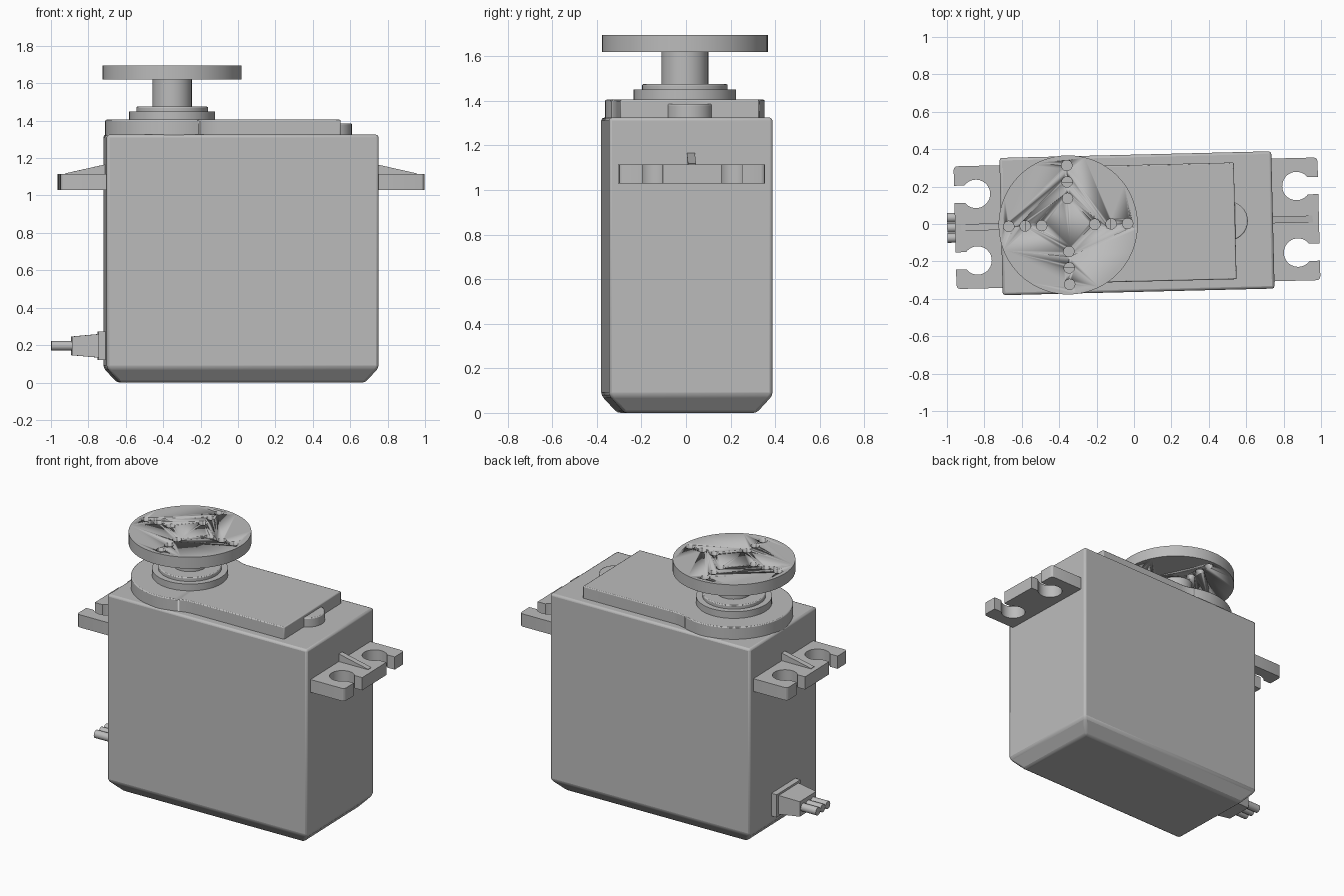
import bpy, bmesh
from math import sin, cos, pi, radians, sqrt, atan2
from mathutils import Matrix

cube = bpy.data.objects.get("Cube")
if cube:
    bpy.data.objects.remove(cube, do_unlink=True)

grey = bpy.data.materials.new("plain grey")
grey.use_nodes = True
grey.diffuse_color = (0.5, 0.5, 0.5, 1)
grey.node_tree.nodes["Principled BSDF"].inputs["Base Color"].default_value = (0.5, 0.5, 0.5, 1)

# The whole model sits slightly turned about z
PLACE = Matrix.Translation((0.016, 0.004, 0)) @ Matrix.Rotation(radians(1.4), 4, 'Z')
HORN_X = -0.368


def finish(name, bm, bevel=0):
    bmesh.ops.recalc_face_normals(bm, faces=bm.faces)
    mesh = bpy.data.meshes.new(name)
    bm.to_mesh(mesh)
    bm.free()
    mesh.materials.append(grey)
    ob = bpy.data.objects.new(name, mesh)
    bpy.context.collection.objects.link(ob)
    ob.matrix_world = PLACE
    if bevel:
        mod = ob.modifiers.new("soft edges", 'BEVEL')
        mod.width, mod.segments = bevel, 2
    bpy.ops.object.select_all(action='DESELECT')
    ob.select_set(True)
    bpy.context.view_layer.objects.active = ob
    bpy.ops.object.shade_smooth_by_angle(angle=radians(30))
    return ob


def loft(bm, rings):
    """Join rings of 3D points and cap both ends."""
    loops = [[bm.verts.new(p) for p in ring] for ring in rings]
    for a, b in zip(loops, loops[1:]):
        for i in range(len(a)):
            j = (i + 1) % len(a)
            bm.faces.new((a[i], a[j], b[j], b[i]))
    bm.faces.new(loops[0])
    bm.faces.new(loops[-1])
    return bm


def prism(outline, z0, z1):
    return loft(bmesh.new(), [[(x, y, z) for x, y in outline] for z in (z0, z1)])


def arc(cx, cy, r, a0, a1, n):
    return [(cx + r * cos(a0 + (a1 - a0) * i / n), cy + r * sin(a0 + (a1 - a0) * i / n))
            for i in range(n + 1)]


def circle(cx, cy, r, n=48):
    return arc(cx, cy, r, 0, 2 * pi, n)[:-1]


def box_ring(hx, hy, z):
    return [(-hx, -hy, z), (hx, -hy, z), (hx, hy, z), (-hx, hy, z)]


# Case with chamfered base
finish("case", loft(bmesh.new(), [box_ring(0.657, 0.297, 0), box_ring(0.727, 0.367, 0.078),
                                  box_ring(0.727, 0.367, 1.325)]), 0.014)

# Raised lid: round end blended into a rectangle
R, H, F = 0.358, 0.312, 0.25
dx = sqrt((R + F) ** 2 - (H + F) ** 2)
touch = atan2(H + F, dx)
upper = [(0.525, H)] + arc(HORN_X + dx, H + F, F, -pi / 2, touch - pi, 6)
upper += arc(HORN_X, 0, R, touch, pi, 24)
lower = [(x, -y) for x, y in reversed(upper[:-1])]
finish("lid", prism(upper + lower, 1.31, 1.405), 0.006)
finish("lid_end_knob", prism(circle(0.488, 0, 0.105, 32), 1.31, 1.386), 0.006)

# Output bearing, shaft and horn disc
finish("bearing_ring", prism(circle(HORN_X, 0, 0.23), 1.4, 1.45))
finish("bearing_cap", prism(circle(HORN_X, 0, 0.192), 1.44, 1.475), 0.006)
finish("output_shaft", prism(circle(HORN_X, 0, 0.105), 1.46, 1.63))
disc = finish("horn_disc", prism(circle(HORN_X, 0, 0.372, 72), 1.62, 1.696))

# Twelve screw holes through the disc
drills = bmesh.new()
for k in range(4):
    for d in (0.142, 0.23, 0.318):
        ring = circle(HORN_X + d * cos(k * pi / 2), d * sin(k * pi / 2), 0.028, 20)
        loft(drills, [[(x, y, z) for x, y in ring] for z in (1.55, 1.75)])
cutter = finish("hole_cutter", drills)
cutter.hide_render = True
cutter.hide_set(True)
cut = disc.modifiers.new("holes", 'BOOLEAN')
cut.object, cut.operation, cut.solver = cutter, 'DIFFERENCE', 'EXACT'

# Mounting ears with open screw slots, and their ribs
END, EAR, SLOT, HOLE = 0.973, 0.328, 0.046, 0.076
open_angle = atan2(SLOT, sqrt(HOLE ** 2 - SLOT ** 2))
for side, label in ((1, "left"), (-1, "right")):
    outline = [(0.7, -EAR), (END, -EAR)]
    for hy in (-0.178, 0.178):
        outline += [(END, hy - SLOT)]
        outline += arc(0.857, hy, HOLE, -open_angle, open_angle - 2 * pi, 28)
        outline += [(END, hy + SLOT)]
    outline += [(END, EAR), (0.7, EAR)]
    bm = prism([(side * x, y) for x, y in outline], 1.03, 1.115)
    corners = [e for e in bm.edges if all(abs(v.co.x) > 0.97 and abs(v.co.y) > 0.3 for v in e.verts)
               and abs(e.verts[0].co.z - e.verts[1].co.z) > 0.05]
    bmesh.ops.bevel(bm, geom=corners, offset=0.02, segments=3, affect='EDGES', profile=0.5)
    finish(label + "_mounting_ear", bm)
    wedge = [(0.7, 1.1), (0.94, 1.1), (0.94, 1.118), (0.7, 1.172)]
    finish(label + "_ear_rib", loft(bmesh.new(), [[(side * x, y, z) for x, z in wedge]
                                                  for y in (-0.018, 0.018)]))

# Cable exit: collar, tapered boot and three wires
CABLE_Z = 0.196


def side_ring(x, hy, hz):
    return [(x, y * hy, CABLE_Z + z * hz) for y, z in ((-1, -1), (1, -1), (1, 1), (-1, 1))]


finish("cable_collar", loft(bmesh.new(), [side_ring(-0.71, 0.13, 0.076), side_ring(-0.765, 0.13, 0.076)]))
finish("cable_boot", loft(bmesh.new(), [side_ring(-0.75, 0.11, 0.064), side_ring(-0.906, 0.09, 0.05)]))
for i, name in enumerate(("front_wire", "middle_wire", "back_wire")):
    ring = circle((i - 1) * 0.054, CABLE_Z, 0.026, 20)
    finish(name, loft(bmesh.new(), [[(x, y, z) for y, z in ring] for x in (-0.88, -1.015)]))
